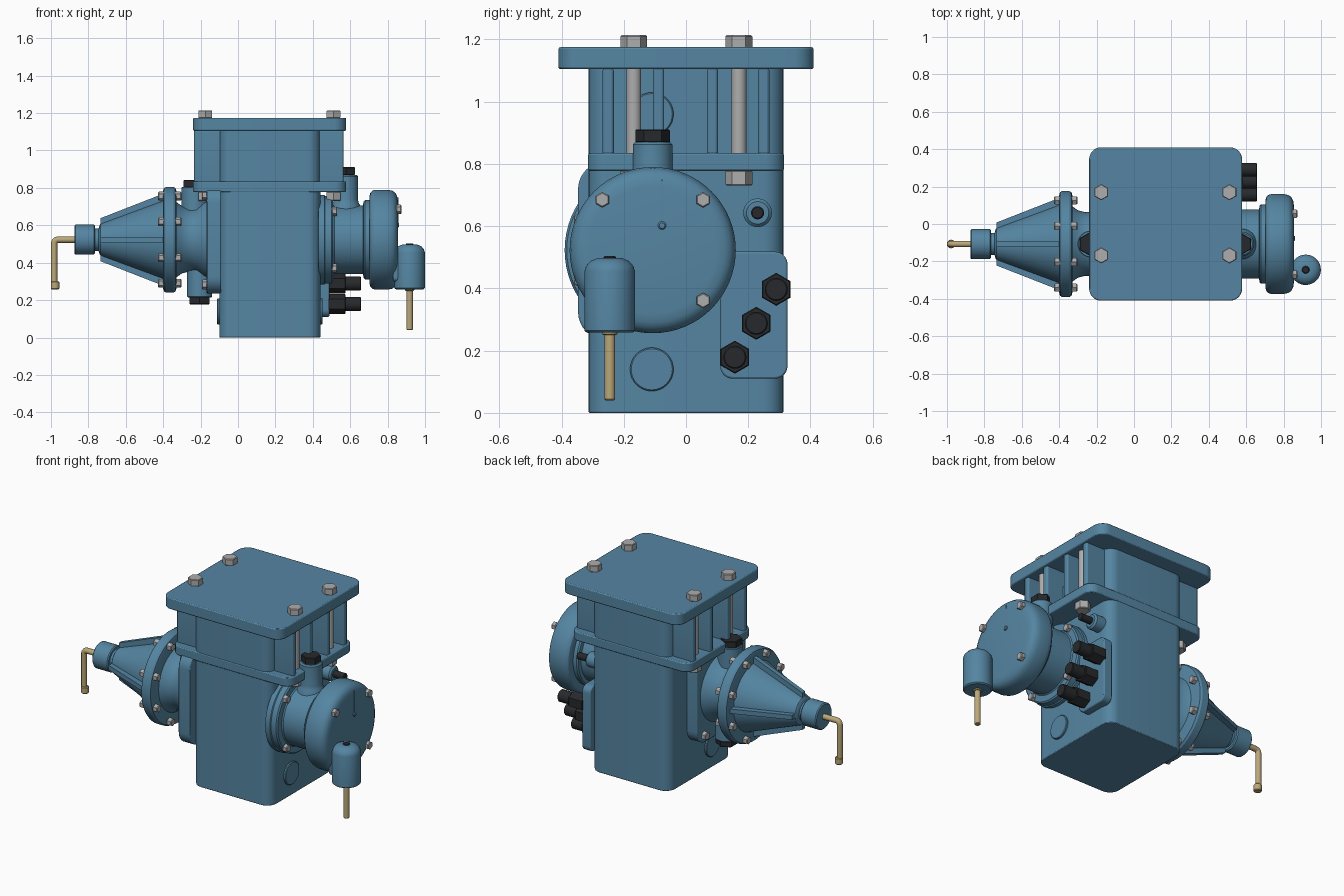
import bpy, bmesh, math
from mathutils import Matrix, Vector

if "Cube" in bpy.data.objects:
    bpy.data.objects.remove(bpy.data.objects["Cube"])

def material(name, rgb):
    m = bpy.data.materials.new(name)
    m.diffuse_color = (*rgb, 1)
    m.use_nodes = True
    m.node_tree.nodes["Principled BSDF"].inputs["Base Color"].default_value = m.diffuse_color
    return m

BLUE = material("blue_paint", (0.09, 0.235, 0.36))
STEEL = material("steel", (0.42, 0.42, 0.42))
BLACK = material("black_plug", (0.02, 0.022, 0.025))
BRASS = material("brass", (0.50, 0.39, 0.19))

def finish(name, bm, mat):
    bmesh.ops.recalc_face_normals(bm, faces=bm.faces)
    me = bpy.data.meshes.new(name)
    bm.to_mesh(me)
    bm.free()
    me.materials.append(mat)
    ob = bpy.data.objects.new(name, me)
    bpy.context.collection.objects.link(ob)
    return ob

def lathe(name, axis, origin, profile, mat=BLUE, n=48):
    """Spin (distance along axis, radius) pairs around the x or z axis; n=6 gives a hexagon."""
    bm = bmesh.new()
    rings = []
    for t, r in profile:
        ring = []
        for i in range(n):
            a = 2 * math.pi * i / n
            s, c = r * math.sin(a), r * math.cos(a)
            p = (t, -s, c) if axis == 'x' else (s, c, t)
            ring.append(bm.verts.new(Vector(origin) + Vector(p)))
        rings.append(ring)
    for a, b in zip(rings, rings[1:]):
        for i in range(n):
            j = (i + 1) % n
            bm.faces.new((a[i], a[j], b[j], b[i]))
    bm.faces.new(rings[0])
    bm.faces.new(rings[-1])
    return finish(name, bm, mat)

def rod(name, axis, origin, length, r, mat=BLUE, n=32, c=0.004):
    """Cylinder or hexagon with a small chamfer at both ends."""
    s = 1 if length > 0 else -1
    return lathe(name, axis, origin, [(0, r - c), (s * c, r), (length - s * c, r), (length, r - c)], mat, n)

def slab(name, axis, lo, hi, radius, edge=0.006, mat=BLUE):
    """Box with rounded corners around one axis and softened rims."""
    bm = bmesh.new()
    bmesh.ops.create_cube(bm, size=1)
    lo, hi = Vector(lo), Vector(hi)
    for v in bm.verts:
        v.co = Vector([(lo[k] + hi[k]) / 2 + v.co[k] * (hi[k] - lo[k]) for k in range(3)])
    edges = [e for e in bm.edges if abs((e.verts[0].co - e.verts[1].co).normalized()[axis]) > 0.9]
    bmesh.ops.bevel(bm, geom=edges, offset=radius, segments=8, profile=0.5, affect='EDGES')
    ob = finish(name, bm, mat)
    if edge:
        b = ob.modifiers.new("soft_rim", 'BEVEL')
        b.width, b.segments, b.limit_method, b.angle_limit = edge, 2, 'ANGLE', math.radians(50)
    return ob

AY, AZ = -0.107, 0.523          # shared axis of both side assemblies
AX = (0, AY, AZ)

# main casing, lid and lower clamp flange
slab("main_casing", 2, (-0.10, -0.313, 0), (0.44, 0.313, 1.12), 0.065, 0.004)
slab("top_lid", 2, (-0.24, -0.41, 1.105), (0.578, 0.41, 1.175), 0.065)
slab("clamp_flange", 2, (-0.24, -0.315, 0.778), (0.578, 0.315, 0.835), 0.06)

# fins, clamp bolts and round bosses on both sides
for side, x0, x1, bx in (("left", -0.235, -0.09, -0.175), ("right", 0.43, 0.565, 0.51)):
    for i, y in enumerate((-0.25, -0.088, 0.085, 0.25)):
        slab(f"{side}_fin_{i}", 0, (x0, y - 0.018, 0.825), (x1, y + 0.018, 1.11), 0.012, 0.008)
    for i, y in enumerate((-0.168, 0.17)):
        rod(f"{side}_clamp_rod_{i}", 'z', (bx, y, 0.74), 0.44, 0.024, STEEL)
        rod(f"{side}_clamp_head_{i}", 'z', (bx, y, 1.172), 0.042, 0.043, STEEL, 6)
        rod(f"{side}_clamp_nut_{i}", 'z', (bx, y, 0.73), 0.05, 0.043, STEEL, 6)
    s = -1 if side == "left" else 1
    face = -0.10 if side == "left" else 0.44
    for label, z in (("upper", 0.96), ("lower", 0.14)):
        rod(f"{side}_{label}_boss", 'x', (face - s * 0.02, -0.11, z), s * 0.032, 0.07)

# left mounting plate with corner bolts
slab("left_mount_plate", 0, (-0.168, AY - 0.24, 0.235), (-0.09, AY + 0.24, 0.808), 0.09)
for sy in (-1, 1):
    for sz in (-1, 1):
        rod("mount_bolt", 'x', (-0.16, AY + sy * 0.17, AZ + sz * 0.24), -0.033, 0.026, STEEL, 6)

# left waisted neck, round flange, cone and end cap
lathe("left_neck", 'x', AX, [(-0.16, 0.21), (-0.185, 0.20), (-0.22, 0.175), (-0.26, 0.17),
                            (-0.30, 0.18), (-0.335, 0.205)])
lathe("left_flange", 'x', AX, [(-0.33, 0.262), (-0.334, 0.276), (-0.345, 0.283), (-0.385, 0.283),
                              (-0.396, 0.276), (-0.40, 0.262)], n=64)
lathe("left_cone", 'x', AX, [(-0.39, 0.215), (-0.41, 0.205), (-0.735, 0.085), (-0.74, 0.078), (-0.745, 0.06), (-0.77, 0.06)])
lathe("left_end_cap", 'x', AX, [(-0.765, 0.074), (-0.771, 0.08), (-0.869, 0.08), (-0.875, 0.074)])

# four tapering ribs on the cone
for k in range(4):
    bm = bmesh.new()
    pts = [(-0.395, 0.12), (-0.395, 0.248), (-0.735, 0.115), (-0.735, 0.05)]
    f = bm.faces.new([bm.verts.new((x, -0.014, r)) for x, r in pts])
    ext = bmesh.ops.extrude_face_region(bm, geom=[f])
    bmesh.ops.translate(bm, vec=(0, 0.028, 0), verts=[g for g in ext['geom'] if isinstance(g, bmesh.types.BMVert)])
    bmesh.ops.transform(bm, matrix=Matrix.Translation(AX) @ Matrix.Rotation(k * math.pi / 2, 4, 'X'), verts=bm.verts)
    finish(f"cone_rib_{k}", bm, BLUE)

# flange bolts with heads on both faces
for k in range(8):
    a = math.radians(22.5 + 45 * k)
    p = (0, AY + 0.252 * math.cos(a), AZ + 0.252 * math.sin(a))
    rod(f"flange_bolt_{k}", 'x', (-0.303, p[1], p[2]), -0.124, 0.024, STEEL, 6)

# filler and drain bosses on the left neck
rod("left_filler_boss", 'z', (-0.23, AY, 0.64), 0.165, 0.072)
rod("left_filler_plug", 'z', (-0.235, AY, 0.80), 0.043, 0.064, BLACK, 6)
rod("left_drain_boss", 'z', (-0.205, AY, 0.40), -0.185, 0.067)
rod("left_drain_plug", 'z', (-0.205, AY, 0.22), -0.043, 0.062, BLACK, 6)

# bent brass pipe on the left end
cu = bpy.data.curves.new("left_brass_pipe", 'CURVE')
cu.dimensions, cu.bevel_depth, cu.bevel_resolution, cu.use_fill_caps = '3D', 0.017, 4, True
path = [(-0.86, 0.523)] + [(-0.963 - 0.02 * math.sin(t * math.pi / 8), 0.503 + 0.02 * math.cos(t * math.pi / 8))
                          for t in range(5)] + [(-0.983, 0.28)]
sp = cu.splines.new('POLY')
sp.points.add(len(path) - 1)
for q, (x, z) in zip(sp.points, path):
    q.co = (x, AY, z, 1)
cu.materials.append(BRASS)
bpy.context.collection.objects.link(bpy.data.objects.new("left_brass_pipe", cu))
rod("pipe_end_fitting", 'z', (-0.978, AY, 0.258), 0.042, 0.023, BRASS)

# right housing: flange, neck, collar, rounded cover
lathe("right_housing", 'x', AX, [(0.43, 0.24), (0.462, 0.24), (0.466, 0.234), (0.50, 0.234), (0.507, 0.226),
                                (0.508, 0.19), (0.515, 0.184), (0.668, 0.184), (0.672, 0.205), (0.68, 0.212), (0.71, 0.212)], n=64)
lathe("right_cover", 'x', AX, [(0.703, 0.235), (0.708, 0.252), (0.72, 0.263), (0.735, 0.267), (0.80, 0.267),
                              (0.825, 0.262), (0.842, 0.25), (0.851, 0.232), (0.855, 0.205)], n=64)
for sy in (-1, 1):
    for sz in (-1, 1):
        rod("cover_bolt", 'x', (0.845, AY + sy * 0.162, AZ + sz * 0.162), 0.028, 0.025, STEEL, 6)
        rod("housing_bolt", 'x', (0.50, AY + sy * 0.152, AZ + sz * 0.152), 0.03, 0.024, STEEL, 6)

# cover pin and ridge
rod("cover_pin", 'x', (0.85, -0.077, 0.602), 0.012, 0.013)
slab("cover_ridge", 0, (0.83, -0.079, 0.602), (0.857, -0.075, 0.75), 0.001, 0)

# right filler neck
lathe("right_filler_neck", 'z', (0.577, AY, 0), [(0.60, 0.085), (0.70, 0.08), (0.72, 0.068), (0.74, 0.064),
                                               (0.862, 0.064), (0.87, 0.056)])
rod("right_filler_plug", 'z', (0.577, AY, 0.868), 0.043, 0.056, BLACK, 6)

# level cup with brass drain tube
CUP = (0.918, -0.245, 0)
lathe("level_cup", 'z', CUP, [(0.258, 0.074), (0.264, 0.081), (0.455, 0.081), (0.472, 0.076), (0.488, 0.062),
                             (0.497, 0.04), (0.498, 0.02)])
slab("level_cup_bracket", 0, (0.83, -0.295, 0.30), (0.92, -0.195, 0.46), 0.02)
rod("level_cup_vent", 'z', (CUP[0], CUP[1], 0.49), 0.014, 0.02, BLACK)
rod("level_cup_collar", 'z', (CUP[0], CUP[1], 0.25), 0.02, 0.025, BRASS)
rod("level_cup_tube", 'z', (CUP[0], CUP[1], 0.04), 0.225, 0.017, BRASS)

# connector plate with three cable glands
slab("gland_plate", 0, (0.43, 0.11, 0.11), (0.488, 0.326, 0.518), 0.04)
for i, (y, z) in enumerate(((0.29, 0.397), (0.226, 0.288), (0.157, 0.179))):
    rod(f"gland_nut_{i}", 'x', (0.48, y, z), 0.095, 0.053, BLACK, 6)
    rod(f"gland_cap_{i}", 'x', (0.57, y, z), 0.088, 0.037, BLACK)

# small sensor boss
lathe("sensor_boss", 'x', (0, 0.23, 0.643), [(0.43, 0.046), (0.495, 0.046), (0.505, 0.036)])
rod("sensor_tip", 'x', (0.49, 0.23, 0.643), 0.09, 0.021, BLACK)

# smooth shading with sharp edges kept
for ob in bpy.context.scene.objects:
    ob.select_set(ob.type == 'MESH')
bpy.context.view_layer.objects.active = bpy.data.objects["main_casing"]
bpy.ops.object.shade_smooth_by_angle()
